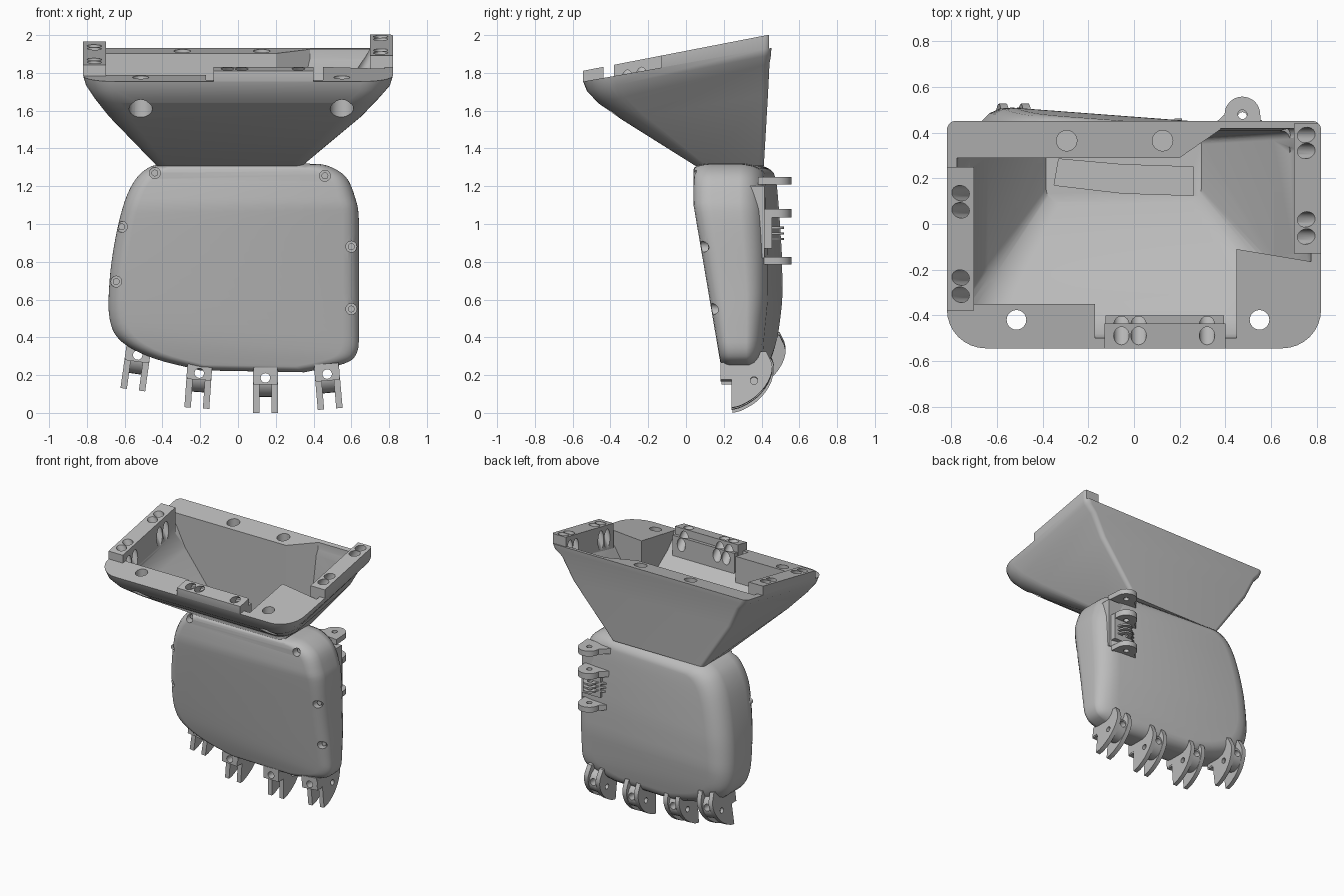
import bpy, bmesh, math
from mathutils import Vector

if "Cube" in bpy.data.objects:
    bpy.data.objects.remove(bpy.data.objects["Cube"])

grey = bpy.data.materials.new("plain_grey")
grey.use_nodes = True
grey.diffuse_color = (0.5, 0.5, 0.5, 1)
grey.node_tree.nodes["Principled BSDF"].inputs["Base Color"].default_value = (0.5, 0.5, 0.5, 1)


def make(name, bm):
    bmesh.ops.recalc_face_normals(bm, faces=bm.faces)
    mesh = bpy.data.meshes.new(name)
    bm.to_mesh(mesh)
    bm.free()
    mesh.materials.append(grey)
    obj = bpy.data.objects.new(name, mesh)
    bpy.context.collection.objects.link(obj)
    return obj


def loft(name, rings, strip_caps=False):
    """Skin a stack of equal-length rings and close both ends."""
    bm = bmesh.new()
    rows = [[bm.verts.new(p) for p in ring] for ring in rings]
    n = len(rows[0])
    for a, b in zip(rows, rows[1:]):
        for i in range(n):
            j = (i + 1) % n
            bm.faces.new((a[i], a[j], b[j], b[i]))
    for row in (rows[0], rows[-1]):
        if strip_caps:
            for i in range(n // 2 - 1):
                bm.faces.new((row[i], row[i + 1], row[n - 2 - i], row[n - 1 - i]))
        else:
            bm.faces.new(row)
    return make(name, bm)


def prism(name, pts, low, high):
    """Extrude a plan outline between two heights given as functions of y."""
    return loft(name, [[(x, y, f(y)) for x, y in pts] for f in (low, high)])


def rect(x0, x1, y0, y1):
    return [(x0, y0), (x1, y0), (x1, y1), (x0, y1)]


def box(name, x0, x1, y0, y1, z0, z1):
    return prism(name, rect(x0, x1, y0, y1), lambda y: z0, lambda y: z1)


def rod(name, a, b, r, sides=24):
    a, b = Vector(a), Vector(b)
    q = (b - a).to_track_quat('Z', 'Y')
    circle = [q @ Vector((r * math.cos(t), r * math.sin(t), 0))
              for t in (2 * math.pi * i / sides for i in range(sides))]
    return loft(name, [[p + c for c in circle] for p in (a, b)])


def cut(obj, cutter, keep=False):
    m = obj.modifiers.new("cut", 'BOOLEAN')
    m.operation, m.solver, m.object = 'DIFFERENCE', 'EXACT', cutter
    bpy.context.view_layer.objects.active = obj
    bpy.ops.object.modifier_apply(modifier=m.name)
    if not keep:
        bpy.data.objects.remove(cutter)


def smooth(curve, steps=4):
    """Catmull-Rom interpolation through a short list of points."""
    pts = [Vector(p) for p in curve]
    pts = [2 * pts[0] - pts[1]] + pts + [2 * pts[-1] - pts[-2]]
    out = []
    for a, b, c, d in zip(pts, pts[1:], pts[2:], pts[3:]):
        for k in range(steps):
            t = k / steps
            out.append(0.5 * (2 * b + (c - a) * t + (2 * a - 5 * b + 4 * c - d) * t * t
                              + (3 * b - a - 3 * c + d) * t ** 3))
    return out + [pts[-2]]


# Palm: rounded shield outline, tilted front and wedge-shaped back
left = smooth([(-.40, 1.32), (-.47, 1.30), (-.54, 1.24), (-.60, 1.12), (-.65, .92),
               (-.68, .70), (-.68, .50), (-.62, .38), (-.45, .29), (-.20, .225)])
right = smooth([(.36, 1.32), (.47, 1.31), (.57, 1.25), (.62, 1.14), (.64, 1.02),
                (.64, .70), (.64, .45), (.63, .32), (.56, .26), (.35, .215)])
outline = left + right[::-1]


def front_y(z):
    return .04 if z > 1.1 else .04 + (1.1 - z) * .17


def back_y(x, z):
    return .445 - .075 * x + .025 * min(1, (1.32 - z) / .5) - .04 * max(0, (.6 - z) / .4)


def palm_ring(s, inset_x, inset_z):
    ring = []
    for x, z in outline:
        x = -.02 + (x + .02) * (1 - inset_x / .66)
        z = .77 + (z - .77) * (1 - inset_z / .55)
        f = front_y(z)
        ring.append((x, f + s * (back_y(x, z) - f), z))
    return ring


arc = [(1 - math.sin(a), 1 - math.cos(a)) for a in map(math.radians, (90, 70, 50, 30, 10, 0))]
rings = [palm_ring(.26 * s, .085 * i, .03 * i) for s, i in arc]
rings += [palm_ring(1 - .34 * s, .15 * i, .075 * i) for s, i in arc[::-1]]
palm = loft("palm_body", rings, strip_caps=True)

# Screws sunk in the palm front
for x, z in [(-.44, 1.27), (.46, 1.255), (-.615, .985), (-.645, .695), (.6, .88), (.6, .55)]:
    y = front_y(z)
    cut(palm, rod("cutter", (x, y - .1, z), (x, y + .07, z), .029))
    rod("palm_screw", (x, y + .04, z), (x, y + .09, z), .018, 16)


# Wrist funnel: lofted body under a sloping rim
def rim(y):
    return 1.755 + .178 * (y + .54)


def pad_top(y):
    return 1.812 + .194 * (y + .54)


def section(x0, x1, y0, y1, rf, rb, z, slope, inset=0):
    x0, x1, y0, y1 = x0 + inset, x1 - inset, y0 + inset, y1 - inset * .75
    ring = []
    for cx, cy, r, start in ((x0 + rf, y0 + rf, rf, 180), (x1 - rf, y0 + rf, rf, 270),
                             (x1 - rb, y1 - rb, rb, 0), (x0 + rb, y1 - rb, rb, 90)):
        for k in range(9):
            a = math.radians(start + k * 11.25)
            x, y = cx + r * math.cos(a), cy + r * math.sin(a)
            ring.append((x, y, z + slope * (y - y0)))
    return ring


def funnel_rings(inset, floor):
    return [section(-.43, .34, .05, .412, .06, .03, floor, 0, inset),
            section(-.685, .655, -.34, .434, .12, .034, 1.553, .17, inset),
            section(-.762, .748, -.465, .442, .14, .035, 1.64, .23, inset),
            section(-.805, .805, -.525, .45, .16, .04, 1.705, .195, inset),
            section(-.82, .82, -.545, .452, .17, .04, 1.755, .178, inset),
            section(-.82, .82, -.545, .452, .17, .04, 2.1, .178, inset)]


funnel = loft("wrist_funnel", funnel_rings(0, 1.308))
cavity = loft("cutter", funnel_rings(.045, 1.328))
above = prism("cutter", rect(-1, 1, -.8, .7), rim, lambda y: rim(y) + .6)

# Solid lands that fill parts of the cavity, then the raised mounting pads
back_land = [(-.9, .29), (.2, .29), (.38, .415), (.38, .6), (-.9, .6)]
lands = [back_land, rect(-.9, -.17, -.7, -.35), rect(-.9, .9, -.7, -.512),
         [(.45, -.71), (.91, -.71), (.91, -.175), (.78, -.165), (.45, -.11)]]
pads = [rect(-.92, -.70, -.38, .25), rect(.70, .92, -.13, .44), rect(-.13, .40, -.72, -.437)]
ledge = rect(-.125, .395, -.73, -.40)
for plan in lands + pads + [ledge]:
    cut(cavity, prism("cutter", plan, lambda y: 1.1, lambda y: 2.8))
for plan in pads:
    cut(above, prism("cutter", plan, lambda y: 1.3, pad_top))
cut(funnel, above)
cut(funnel, cavity)

# Through holes with a wide lower bore, and blind holes in the back land
for x in (-.515, .55):
    cut(funnel, rod("cutter", (x, -.42, 1.2), (x, -.42, 2), .043))
    cut(funnel, rod("cutter", (x, -.42, 1.2), (x, -.42, 1.70), .062))
for x in (-.295, .125):
    cut(funnel, rod("cutter", (x, .365, 1.82), (x, .365, 2.2), .045))

# Leaning bolt holes that break out of the inner pad faces
bolts = [(-.76, y, .10, 0, .19) for y in (.135, .06, -.235, -.31)]
bolts += [(.755, y, -.10, 0, .19) for y in (.39, .32, .02, -.055)]
bolts += [(x, -.49, 0, .13, .14) for x in (-.055, .02, .32)]
for x, y, dx, dy, depth in bolts:
    top = pad_top(y)
    cut(funnel, rod("cutter", (x + dx, y + dy, top - depth),
                    (x - dx * .3, y - dy * .3, top + depth * .3), .034))

# Cable slot through the funnel floor into the palm
slot = prism("cutter", [(-.35, .17), (-.05, .135), (.26, .125), (.26, .25), (-.05, .26), (-.33, .285)],
             lambda y: 1.15, lambda y: 1.4)
cut(funnel, slot, keep=True)
cut(palm, slot)

# Finger brackets: two crescent cheeks, a drilled front block and a round saddle
cheek = smooth([(.245, -.30), (.30, -.285), (.38, -.235), (.44, -.16), (.462, -.08), (.43, .0)], 3)
cheek = [(p.x, p.y) for p in cheek] + [(.28, .0), (.25, -.06), (.19, -.08), (.19, -.14), (.245, -.14)]
for x, shift, z, tilt in [(-.515, .065, .42, 8), (-.197, .005, .325, 4),
                          (.145, 0, .30, 0), (.462, -.005, .32, -5)]:
    parts = []
    for side in (-1, 1):
        p = loft("bracket_cheek", [[(side * w, y, zz) for y, zz in cheek] for w in (.032, .066)])
        cut(p, rod("cutter", (-.2, .365, -.155), (.2, .365, -.155), .02))
        parts.append(p)
    block = box("bracket_front_block", -.064, .064, .188, .262, -.15, -.06)
    saddle = rod("bracket_saddle", (-.04, .355, -.125), (.04, .355, -.125), .09)
    for p in (block, saddle):
        cut(p, rod("cutter", (0, .1, -.115), (0, .6, -.115), .025))
        parts.append(p)
    for p in parts:
        p.location = (x, shift, z)
        p.rotation_euler.y = math.radians(tilt)

# Thumb hinge: base block with horizontal drilled ears and thin middle plates
box("thumb_hinge_base", .40, .58, .335, .415, .82, 1.2)
box("thumb_hinge_core", .40, .56, .36, .455, .87, 1.075)


def ear(name, z0, z1, r, cy):
    a = [math.radians(10 * k) for k in range(19)]
    pts = [(.475 + r * math.cos(t), cy + r * math.sin(t)) for t in a]
    e = prism(name, pts + [(.32, .41), (.56, .38)], lambda y: z0, lambda y: z1)
    cut(e, rod("cutter", (.475, cy, z0 - .1), (.475, cy, z1 + .1), .02))


for z0, z1 in ((1.21, 1.25), (1.035, 1.08), (.785, .825)):
    ear("thumb_hinge_ear", z0, z1, .078, .48)
for z in (.92, .95, .98):
    ear("thumb_hinge_plate", z - .006, z + .006, .05, .47)

# Smooth shading with crisp edges
bpy.ops.object.select_all(action='DESELECT')
for obj in bpy.context.scene.objects:
    if obj.type == 'MESH':
        obj.select_set(True)
        bpy.context.view_layer.objects.active = obj
bpy.ops.object.shade_smooth_by_angle(angle=math.radians(32))
